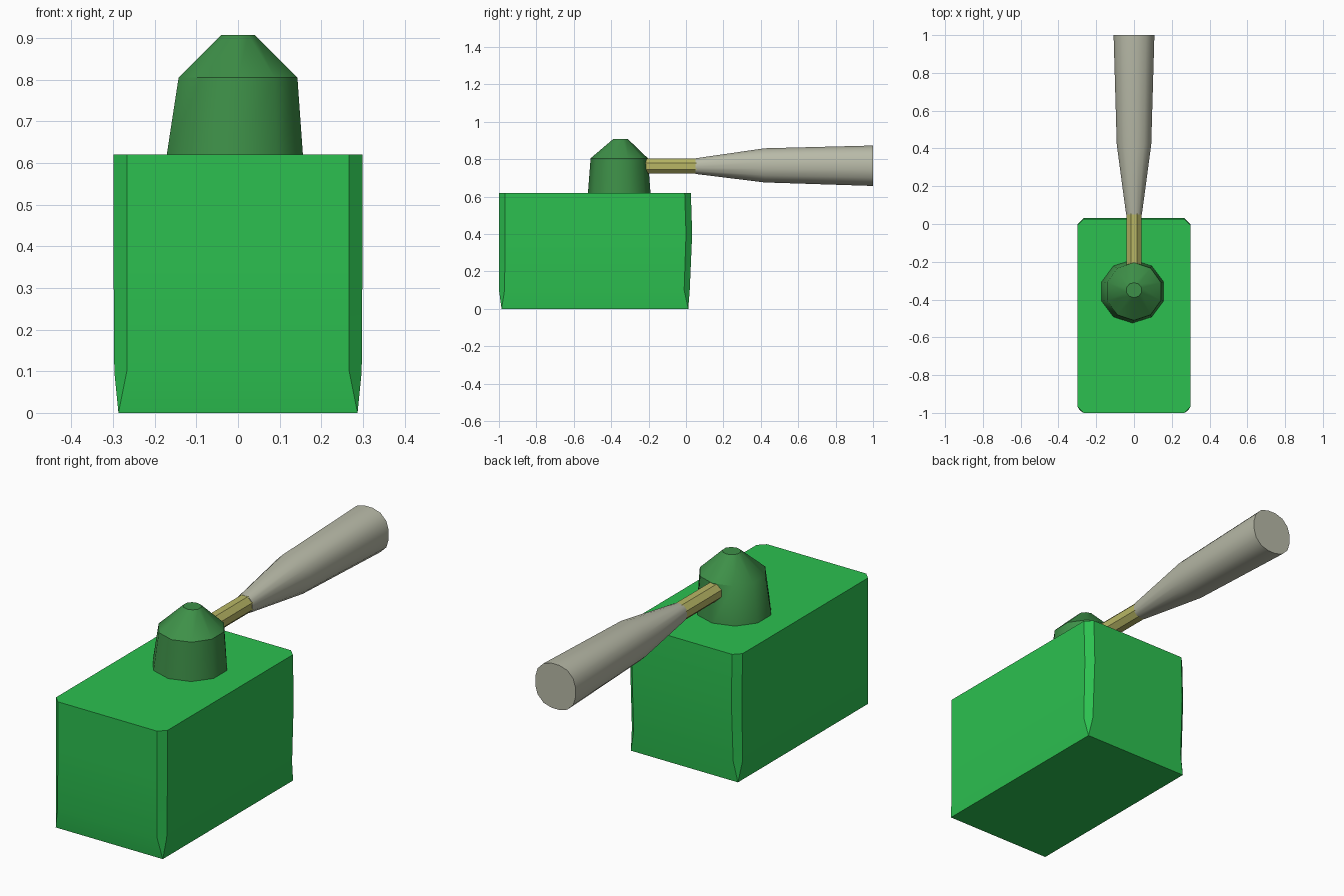
import bpy, bmesh, math
from mathutils import Vector

cube = bpy.data.objects.get("Cube")
if cube:
    bpy.data.objects.remove(cube, do_unlink=True)


def material(name, rgb):
    m = bpy.data.materials.new(name)
    m.use_nodes = True
    colour = (*rgb, 1)
    m.diffuse_color = colour
    m.node_tree.nodes["Principled BSDF"].inputs["Base Color"].default_value = colour
    return m


bright_green = material("bright green", (0.025, 0.53, 0.08))
dark_green = material("dark green", (0.048, 0.28, 0.065))
brass = material("pale brass", (0.48, 0.47, 0.13))
stone = material("warm grey", (0.48, 0.49, 0.39))


def loft(name, rings, mat, smooth_angle):
    """Skin equal-length rings and cap both ends."""
    bm = bmesh.new()
    loops = [[bm.verts.new(p) for p in ring] for ring in rings]
    for a, b in zip(loops, loops[1:]):
        for i in range(len(a)):
            j = (i + 1) % len(a)
            bm.faces.new((a[i], a[j], b[j], b[i]))
    bm.faces.new(loops[0][::-1])
    bm.faces.new(loops[-1])
    bmesh.ops.remove_doubles(bm, verts=bm.verts, dist=0.0005)
    bmesh.ops.recalc_face_normals(bm, faces=bm.faces)
    mesh = bpy.data.meshes.new(name)
    bm.to_mesh(mesh)
    bm.free()
    mesh.materials.append(mat)
    obj = bpy.data.objects.new(name, mesh)
    bpy.context.collection.objects.link(obj)
    bpy.ops.object.select_all(action='DESELECT')
    obj.select_set(True)
    bpy.context.view_layer.objects.active = obj
    bpy.ops.object.shade_smooth_by_angle(angle=math.radians(smooth_angle))
    return obj


def chamfered_box(hx, front, back, z, cut):
    """Horizontal rectangle with cut corners."""
    return [Vector(p + (z,)) for p in (
        (-hx + cut, front), (hx - cut, front), (hx, front + cut), (hx, back - cut),
        (hx - cut, back), (-hx + cut, back), (-hx, back - cut), (-hx, front + cut))]


def upright_ring(cx, cy, rx, ry, z, n=10):
    return [Vector((cx + rx * math.cos(math.tau * (i + 0.5) / n),
                    cy + ry * math.sin(math.tau * (i + 0.5) / n), z)) for i in range(n)]


def barrel_ring(y, z, r, n, squareness=2.0):
    """Rounded-square section across the y axis."""
    ring = []
    for i in range(n):
        a = math.tau * (i + 0.5) / n
        c, s = math.cos(a), math.sin(a)
        k = r / (abs(c) ** squareness + abs(s) ** squareness) ** (1 / squareness)
        ring.append(Vector((k * c, y, z + k * s)))
    return ring


# Body: block with cut corners that close to a point at the base
loft("body_block", [
    chamfered_box(0.287, -0.986, 0.012, 0, 0),
    chamfered_box(0.297, -1.0, 0.02, 0.1, 0.03),
    chamfered_box(0.299, -1.0, 0.033, 0.4, 0.033),
    chamfered_box(0.299, -1.0, 0.026, 0.62, 0.033)], bright_green, 20)

# Dome: tapering faceted turret
loft("dome", [
    upright_ring(-0.008, -0.357, 0.173, 0.168, 0.61),
    upright_ring(0, -0.357, 0.15, 0.153, 0.805),
    upright_ring(0, -0.35, 0.042, 0.04, 0.907)], dark_green, 38)

# Neck: thin eight-sided rod from the dome into the barrel
loft("neck_rod", [barrel_ring(y, 0.763, 0.044, 8) for y in (-0.33, 0.06)], brass, 20)

# Barrel: flares out, then runs almost straight
loft("barrel", [
    barrel_ring(0.05, 0.763, 0.042, 16, 2.4),
    barrel_ring(0.42, 0.767, 0.092, 16, 2.4),
    barrel_ring(1.0, 0.765, 0.109, 16, 2.4)], stone, 35)
